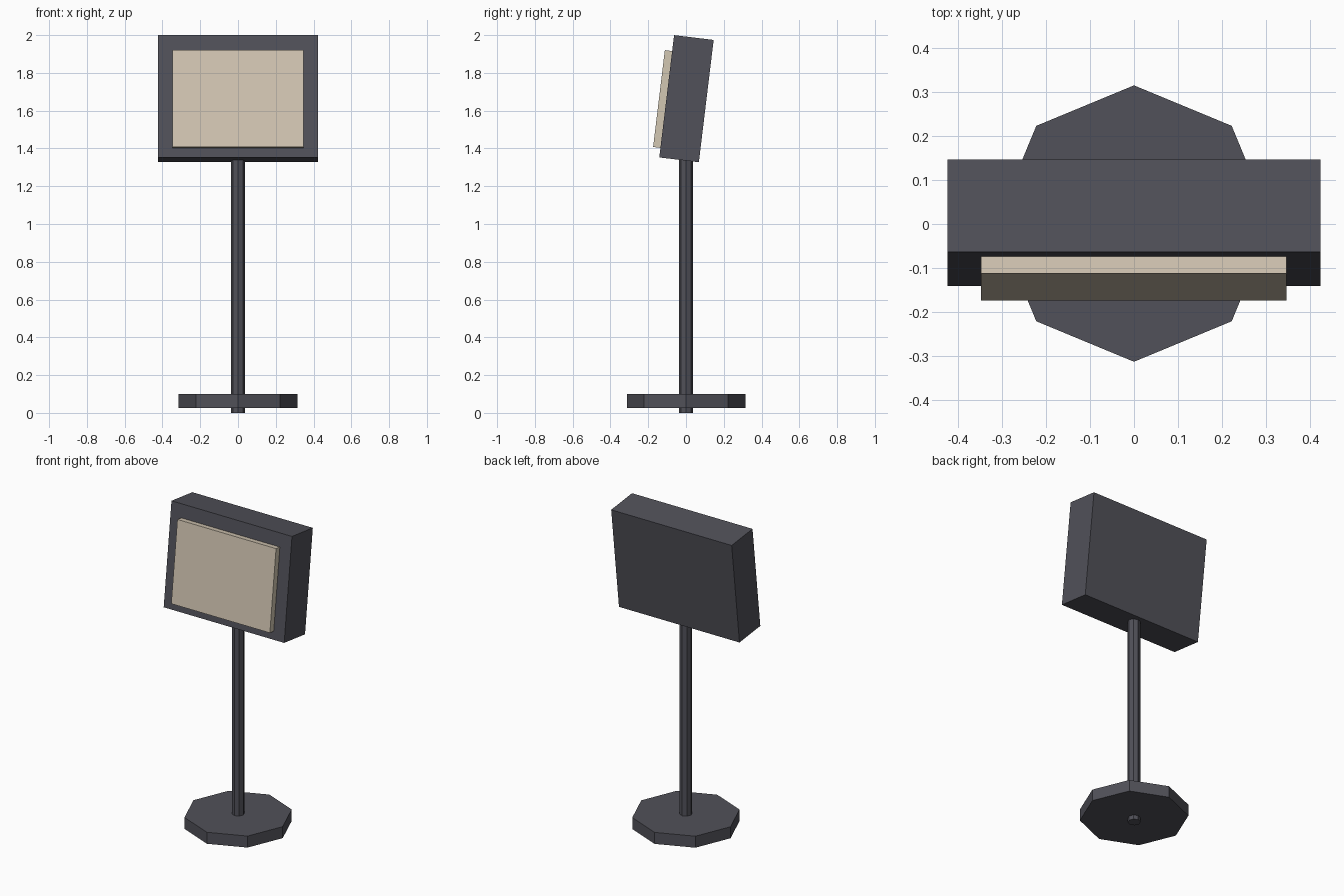
import bpy, math
from mathutils import Matrix, Vector

if "Cube" in bpy.data.objects:
    bpy.data.objects.remove(bpy.data.objects["Cube"])


def material(name, rgb):
    m = bpy.data.materials.new(name)
    m.diffuse_color = (*rgb, 1)
    m.use_nodes = True
    m.node_tree.nodes["Principled BSDF"].inputs["Base Color"].default_value = m.diffuse_color
    return m


dark = material("dark grey", (0.082, 0.082, 0.1))
cream = material("cream", (0.65, 0.57, 0.45))

# Tilted frame shared by the head and its panel
TILT = Matrix.Translation((0, 0.0025, 1.6635)) @ Matrix.Rotation(math.radians(-6.9), 4, 'X')


def tilted_box(name, size, centre, mat):
    bpy.ops.mesh.primitive_cube_add(size=1)
    ob = bpy.context.object
    ob.name = name
    ob.data.transform(TILT @ Matrix.Translation(centre) @ Matrix.Diagonal((*size, 1)))
    ob.data.materials.append(mat)


def octagon_post(name, radius, z0, z1, mat):
    # eight sides with corners on the x and y axes
    bpy.ops.mesh.primitive_cylinder_add(vertices=8, radius=radius, depth=z1 - z0,
                                        location=(0, 0.001, (z0 + z1) / 2))
    ob = bpy.context.object
    ob.name = name
    ob.data.materials.append(mat)


# Base plate and pole
octagon_post("base_plate", 0.314, 0.027, 0.1, dark)
octagon_post("pole", 0.037, 0.0, 1.36, dark)

# Tilted head and raised front panel
tilted_box("head_box", (0.848, 0.211, 0.652), Vector((0, 0, 0)), dark)
tilted_box("front_panel", (0.694, 0.06, 0.516), Vector((-0.001, -0.1145, -0.017)), cream)
